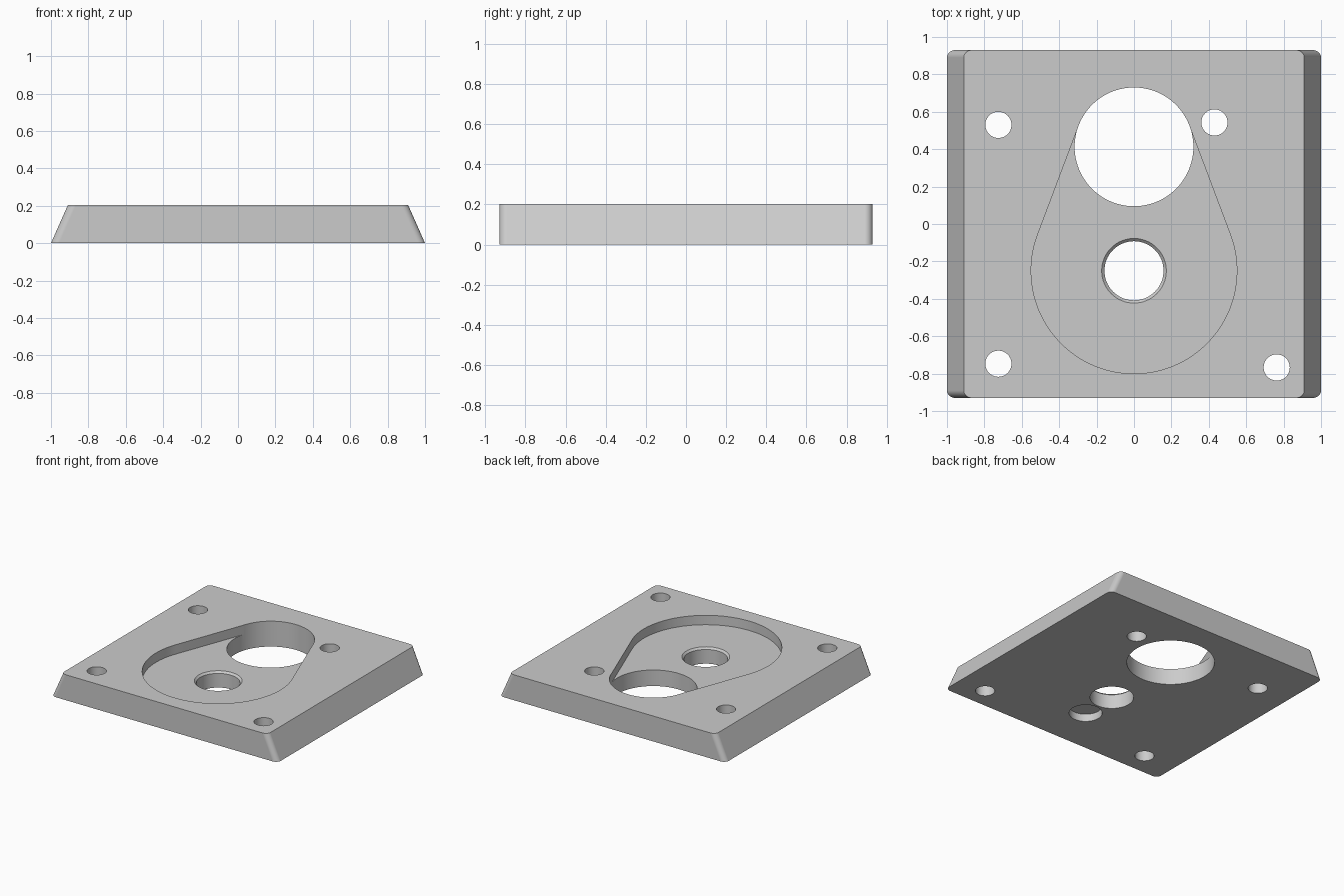
import bpy
import bmesh
from math import asin, cos, sin, pi

cube = bpy.data.objects.get("Cube")
if cube:
    bpy.data.objects.remove(cube, do_unlink=True)

HEIGHT = 0.203
FLOOR = 0.128        # level of the pocket floor
ABOVE, BELOW = 0.3, -0.1

grey = bpy.data.materials.new("plain grey")
grey.use_nodes = True
grey.diffuse_color = (0.6, 0.6, 0.6, 1)
grey.node_tree.nodes["Principled BSDF"].inputs["Base Color"].default_value = (0.6, 0.6, 0.6, 1)


def arc(x, y, r, start=0, sweep=2 * pi, n=64, closed=True):
    """Points on an arc; a full circle leaves out the repeated last point."""
    count = n if closed else n + 1
    return [(x + r * cos(start + sweep * i / n), y + r * sin(start + sweep * i / n))
            for i in range(count)]


def loft(name, sections):
    """Solid through a stack of (outline, z) sections with equal point counts."""
    bm = bmesh.new()
    rings = [[bm.verts.new((x, y, z)) for x, y in outline] for outline, z in sections]
    for low, high in zip(rings, rings[1:]):
        for i in range(len(low)):
            j = (i + 1) % len(low)
            bm.faces.new((low[i], low[j], high[j], high[i]))
    bm.faces.new(rings[0][::-1])
    bm.faces.new(rings[-1])
    bmesh.ops.recalc_face_normals(bm, faces=bm.faces)
    mesh = bpy.data.meshes.new(name)
    bm.to_mesh(mesh)
    bm.free()
    obj = bpy.data.objects.new(name, mesh)
    mesh.materials.append(grey)
    bpy.context.collection.objects.link(obj)
    return obj


def rectangle(w, d):
    return [(-w, -d), (w, -d), (w, d), (-w, d)]


# Plate with sloping left and right sides and rounded corner edges
plate = loft("mounting_plate", [(rectangle(1, 0.93), 0), (rectangle(0.91, 0.93), HEIGHT)])
bm = bmesh.new()
bm.from_mesh(plate.data)
corners = [e for e in bm.edges if abs(e.verts[0].co.z - e.verts[1].co.z) > 0.1]
bmesh.ops.bevel(bm, geom=corners, offset=0.04, segments=6, affect='EDGES', profile=0.5)
bm.to_mesh(plate.data)
bm.free()

cutters = []

# Teardrop pocket: two arcs joined by their common tangents
small_y, small_r, big_y, big_r = 0.4125, 0.3165, -0.25, 0.55
tilt = asin((big_r - small_r) / (small_y - big_y))
teardrop = (arc(0, small_y, small_r, tilt, pi - 2 * tilt, 40, False)
            + arc(0, big_y, big_r, pi - tilt, pi + 2 * tilt, 72, False))
cutters.append(loft("pocket_cutter", [(teardrop, FLOOR), (teardrop, ABOVE)]))

# Large opening and corner screw holes
for name, x, y, r in (("opening_cutter", 0, small_y, 0.3175),
                      ("screw_cutter", -0.725, 0.53, 0.07),
                      ("screw_cutter", 0.43, 0.543, 0.07),
                      ("screw_cutter", -0.725, -0.747, 0.07),
                      ("screw_cutter", 0.763, -0.767, 0.07)):
    ring = arc(x, y, r, n=96 if r > 0.2 else 40)
    cutters.append(loft(name, [(ring, BELOW), (ring, ABOVE)]))

# Chamfered shaft hole in the pocket floor
bore = arc(0, big_y, 0.158)
cutters.append(loft("shaft_cutter", [(bore, BELOW), (bore, FLOOR - 0.015),
                                     (arc(0, big_y, 0.193), FLOOR + 0.02)]))

# Shallow blind recess in the underside
recess = arc(0, -0.545, 0.12)
cutters.append(loft("recess_cutter", [(recess, BELOW), (recess, 0.06)]))

# Cut everything out of the plate
bpy.ops.object.select_all(action='DESELECT')
bpy.context.view_layer.objects.active = plate
plate.select_set(True)
for cutter in cutters:
    cutter.hide_render = True
    cut = plate.modifiers.new("cut", 'BOOLEAN')
    cut.operation = 'DIFFERENCE'
    cut.solver = 'EXACT'
    cut.object = cutter
    bpy.ops.object.modifier_apply(modifier=cut.name)
    bpy.data.objects.remove(cutter, do_unlink=True)

# Smooth the curved walls, keep flats flat
bpy.ops.object.shade_smooth_by_angle(angle=pi / 6)
weighted = plate.modifiers.new("weighted normals", 'WEIGHTED_NORMAL')
weighted.keep_sharp = True
